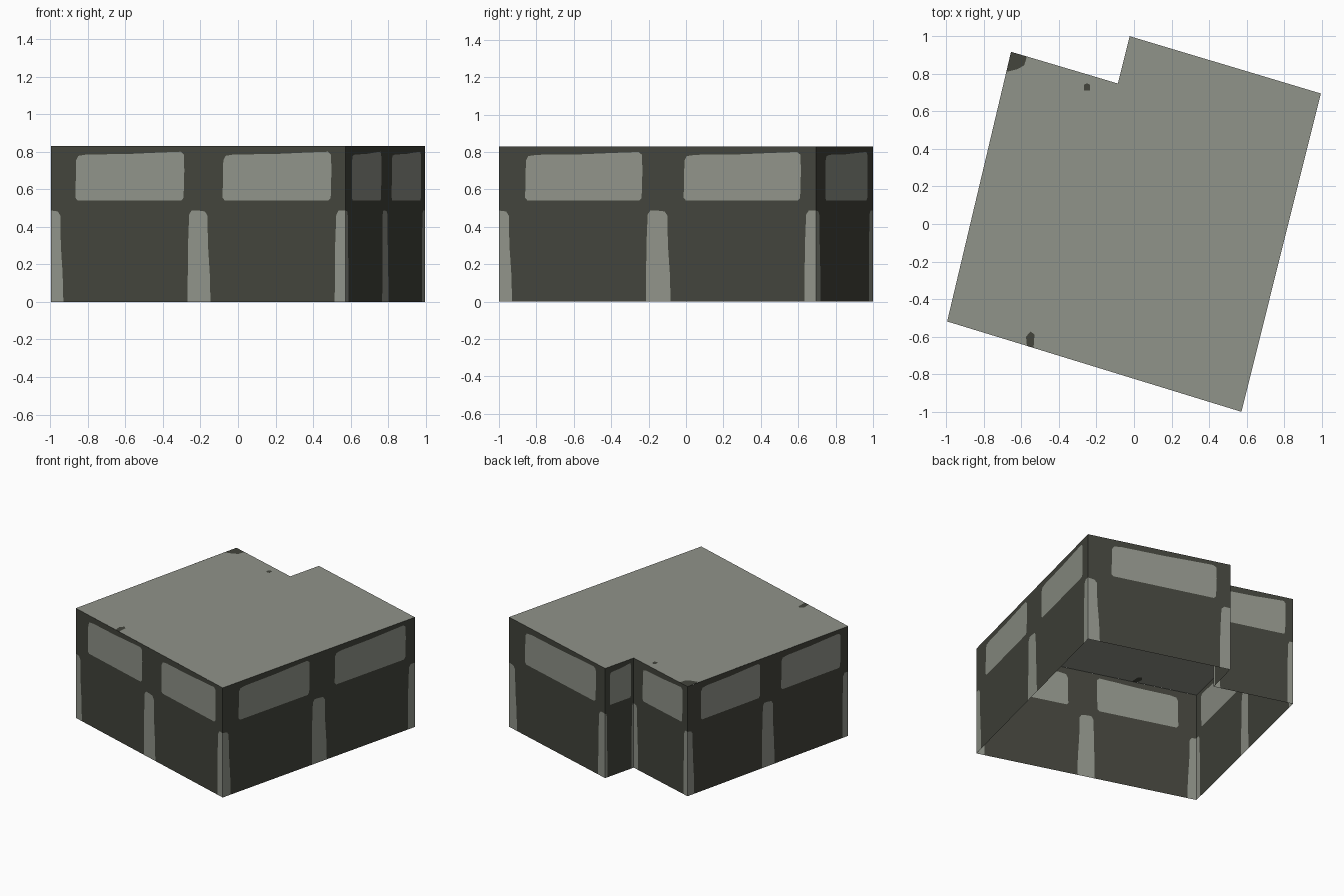
import bpy, bmesh
from mathutils import Vector

if "Cube" in bpy.data.objects:
    bpy.data.objects.remove(bpy.data.objects["Cube"])

H = 0.83      # building height
SPLIT = 0.515  # line between pillar storey and window band


def material(name, rgb):
    m = bpy.data.materials.new(name)
    m.diffuse_color = (*rgb, 1.0)
    m.use_nodes = True
    m.node_tree.nodes["Principled BSDF"].inputs["Base Color"].default_value = m.diffuse_color
    return m


MATS = [material("dark_grey_wall", (0.056, 0.058, 0.045)),
        material("light_grey_panel", (0.280, 0.293, 0.252))]
DARK, LIGHT = 0, 1


def build(name, polys):
    """Make one object from a list of (points, material index)."""
    bm = bmesh.new()
    for pts, mat in polys:
        f = bm.faces.new([bm.verts.new(p) for p in pts])
        f.material_index = mat
    bmesh.ops.remove_doubles(bm, verts=bm.verts, dist=0.0005)
    me = bpy.data.meshes.new(name)
    bm.to_mesh(me)
    bm.free()
    for m in MATS:
        me.materials.append(m)
    ob = bpy.data.objects.new(name, me)
    bpy.context.collection.objects.link(ob)
    return ob


# Footprint corners, counter-clockwise from the left front corner
A, B, C = (-0.995, -0.519), (0.572, -1.0), (0.995, 0.695)
D, E, F = (-0.023, 1.0), (-0.086, 0.748), (-0.655, 0.917)

# One wall bay in (u along bay, z): window halves and half pillars
WIN_R = [(0.53, 0.54), (0.885, 0.54), (0.9, 0.555), (0.905, 0.7),
         (0.902, 0.785), (0.88, 0.8), (0.72, 0.795), (0.53, 0.788)]
WIN_L = [(0.53, 0.788), (0.24, 0.785), (0.185, 0.778), (0.17, 0.755),
         (0.165, 0.555), (0.18, 0.54), (0.53, 0.54)]
PIL_START = [(0.083, 0), (0.078, 0.15), (0.066, 0.3), (0.062, 0.46),
             (0.045, 0.482), (0, 0.487)]
PIL_END = [(1, 0.487), (0.955, 0.488), (0.938, 0.465), (0.93, 0.3), (0.927, 0)]

BAY = [
    (WIN_R + WIN_L[1:-1], LIGHT),
    ([(0, 0)] + PIL_START, LIGHT),
    (PIL_END + [(1, 0)], LIGHT),
    # dark lower wall between the pillars
    (PIL_START[::-1] + PIL_END[::-1] + [(1, SPLIT), (0.53, SPLIT), (0, SPLIT)], DARK),
    # dark window surround, right and left half
    ([(0.53, SPLIT), (1, SPLIT), (1, H), (0.53, H)] + WIN_R[::-1], DARK),
    ([(0.53, H), (0, H), (0, SPLIT), (0.53, SPLIT)] + WIN_L[::-1], DARK),
]


def wall(name, p, q, bays):
    p, q = Vector(p), Vector(q)
    polys = []
    for i in range(bays):
        for pts, mat in BAY:
            polys.append(([(*p.lerp(q, (i + u) / bays), z) for u, z in pts], mat))
    build(name, polys)


# Walls
wall("front_wall", A, B, 2)
wall("right_wall", B, C, 2)
wall("back_wall", C, D, 1)
wall("notch_side_wall", D, E, 1)
wall("notch_back_wall", E, F, 1)
wall("left_wall", F, A, 2)

# Flat roof with three dark stains cut in
corner = [(-0.57, 0.892), (-0.585, 0.845), (-0.62, 0.825), (-0.68, 0.81)]
edge_l = [(-0.57, -0.649), (-0.575, -0.60), (-0.55, -0.572)]
edge_r = [(-0.55, -0.572), (-0.53, -0.59), (-0.535, -0.66)]
spot_l = [(-0.25, 0.712), (-0.265, 0.712), (-0.265, 0.742), (-0.25, 0.75)]
spot_r = [(-0.25, 0.75), (-0.235, 0.742), (-0.235, 0.712), (-0.25, 0.712)]
seam = (-0.25, 0.797)
roof = [
    (corner + [A] + edge_l + spot_l + [seam], LIGHT),
    (edge_r + [B, C, D, E, seam] + spot_r, LIGHT),
    ([F] + corner[::-1], DARK),
    ((edge_l + edge_r[1:])[::-1], DARK),
    ((spot_l + spot_r[1:-1])[::-1], DARK),
]
# stain outlines run the other way round, so turn all roof faces upward
for i, (pts, mat) in enumerate(roof):
    area = sum(a[0] * b[1] - b[0] * a[1] for a, b in zip(pts, pts[1:] + pts[:1]))
    pts = pts if area > 0 else pts[::-1]
    roof[i] = ([(x, y, H) for x, y in pts], mat)
build("roof", roof)
